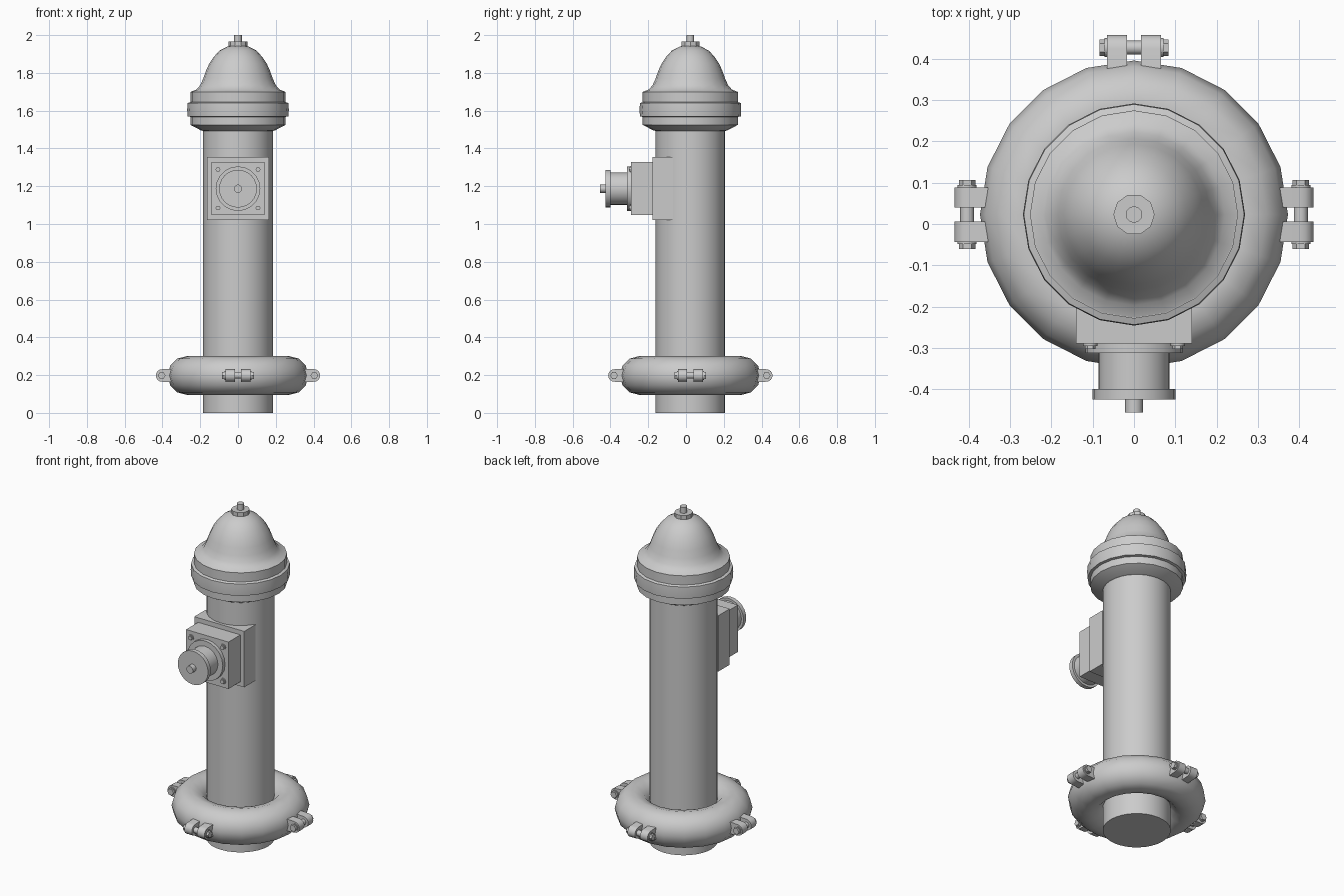
import bpy, bmesh
from math import pi, sin, cos, radians
from mathutils import Matrix, Vector

if "Cube" in bpy.data.objects:
    bpy.data.objects.remove(bpy.data.objects["Cube"])

AXIS_Y = 0.023      # the column stands slightly behind the centre
RING_Z = 0.198
OUTLET_Z = 1.187

grey = bpy.data.materials.new("cast grey")
grey.use_nodes = True
grey.diffuse_color = (0.6, 0.6, 0.6, 1)
grey.node_tree.nodes["Principled BSDF"].inputs["Base Color"].default_value = (0.6, 0.6, 0.6, 1)


def finish(name, bm, matrix=Matrix(), angle=35):
    bmesh.ops.remove_doubles(bm, verts=bm.verts, dist=1e-5)
    bmesh.ops.recalc_face_normals(bm, faces=bm.faces)
    mesh = bpy.data.meshes.new(name)
    bm.to_mesh(mesh)
    bm.free()
    mesh.transform(matrix)
    mesh.materials.append(grey)
    obj = bpy.data.objects.new(name, mesh)
    bpy.context.collection.objects.link(obj)
    bpy.ops.object.select_all(action='DESELECT')
    obj.select_set(True)
    bpy.context.view_layer.objects.active = obj
    bpy.ops.object.shade_smooth_by_angle(angle=radians(angle))
    return obj


def lathe(name, profile, sides, matrix, closed=False, angle=35):
    """Turn (radius, height) points about the local z axis."""
    bm = bmesh.new()
    verts = [bm.verts.new((r, 0, h)) for r, h in profile]
    pairs = list(zip(verts, verts[1:])) + ([(verts[-1], verts[0])] if closed else [])
    edges = [bm.edges.new(p) for p in pairs]
    bmesh.ops.spin(bm, geom=verts + edges, cent=(0, 0, 0), axis=(0, 0, 1),
                   angle=2 * pi, steps=sides, use_duplicate=False)
    return finish(name, bm, matrix, angle)


def rod(name, radius, low, high, sides, matrix):
    return lathe(name, [(0, low), (radius, low), (radius, high), (0, high)], sides, matrix)


def box(name, low, high):
    low, high = Vector(low), Vector(high)
    bm = bmesh.new()
    bmesh.ops.create_cube(bm, size=1)
    return finish(name, bm, Matrix.Translation((low + high) / 2) @ Matrix.Diagonal((high - low).to_4d()))


upright = Matrix.Translation((0, AXIS_Y, 0))

# Column
rod("column", 0.184, 0, 1.5, 32, upright)

# Base ring
lathe("base_ring", [(0.27 + 0.103 * cos(i * pi / 6), RING_Z + 0.103 * sin(i * pi / 6))
                    for i in range(12)], 20, upright, closed=True, angle=40)

# Bonnet: collar, bulging band and bell
lathe("bonnet_collar", [(0.18, 1.492), (0.195, 1.495), (0.252, 1.525), (0.252, 1.7), (0, 1.7)],
      20, upright)
lathe("bonnet_band", [(0.245, 1.566), (0.267, 1.57), (0.269, 1.605), (0.267, 1.64), (0.245, 1.648)],
      20, upright)
lathe("bonnet_bell", [(0.25, 1.7), (0.22, 1.712), (0.2, 1.735), (0.184, 1.77), (0.17, 1.81),
                      (0.152, 1.85), (0.128, 1.885), (0.098, 1.918), (0.055, 1.94), (0, 1.95)],
      20, upright)
rod("bonnet_washer", 0.05, 1.935, 1.965, 10, upright)
rod("operating_nut", 0.02, 1.96, 2.0, 12, upright)

# Outlet blocks
box("outlet_base", (-0.165, -0.177, OUTLET_Z - 0.167), (0.165, -0.07, OUTLET_Z + 0.167))
box("outlet_block", (-0.14, -0.29, OUTLET_Z - 0.14), (0.14, -0.17, OUTLET_Z + 0.14))

# Outlet turned parts: local z points to the front
forward = Matrix.Translation((0, 0, OUTLET_Z)) @ Matrix.Rotation(pi / 2, 4, 'X')
rod("outlet_flange", 0.118, 0.28, 0.312, 20, forward)
rod("outlet_neck", 0.086, 0.3, 0.405, 24, forward)
rod("outlet_cap", 0.1, 0.4, 0.425, 24, forward)
rod("outlet_stem", 0.022, 0.42, 0.456, 12, forward)
for sx in (-1, 1):
    for sz in (-1, 1):
        place = forward @ Matrix.Translation((sx * 0.106, sz * 0.102, 0))
        rod("outlet_bolt_washer", 0.017, 0.285, 0.295, 12, place)
        rod("outlet_bolt", 0.013, 0.285, 0.303, 6, place)


def lug(name, side, matrix):
    """A rounded ear standing on the ring, in the radial and vertical plane."""
    bm = bmesh.new()
    outline = [(0.34, -0.036)]
    outline += [(0.402 + 0.033 * cos(a), 0.033 * sin(a))
                for a in [radians(-90 + 22.5 * i) for i in range(9)]]
    outline += [(0.34, 0.036)]
    face = bm.faces.new([bm.verts.new((x, side * 0.017, z)) for x, z in outline])
    ext = bmesh.ops.extrude_face_region(bm, geom=[face])
    moved = [v for v in ext["geom"] if isinstance(v, bmesh.types.BMVert)]
    bmesh.ops.translate(bm, verts=moved, vec=(0, side * 0.049, 0))
    finish(name, bm, matrix)


# Four clamps around the ring, each a pair of lugs with a cross bolt
for i, label in enumerate(("left", "back", "right", "front")):
    place = (Matrix.Translation((0, AXIS_Y, RING_Z)) @ Matrix.Rotation(i * pi / 2, 4, 'Z'))
    lug(label + "_clamp_lug_a", -1, place)
    lug(label + "_clamp_lug_b", 1, place)
    across = place @ Matrix.Translation((0.404, 0, 0)) @ Matrix.Rotation(pi / 2, 4, 'X')
    rod(label + "_clamp_bolt", 0.017, -0.08, 0.08, 12, across)
    for side in (-1, 1):
        rod(label + "_clamp_washer", 0.023, side * 0.06, side * 0.071, 12, across)
        rod(label + "_clamp_nut", 0.02, side * 0.065, side * 0.084, 6, across)
